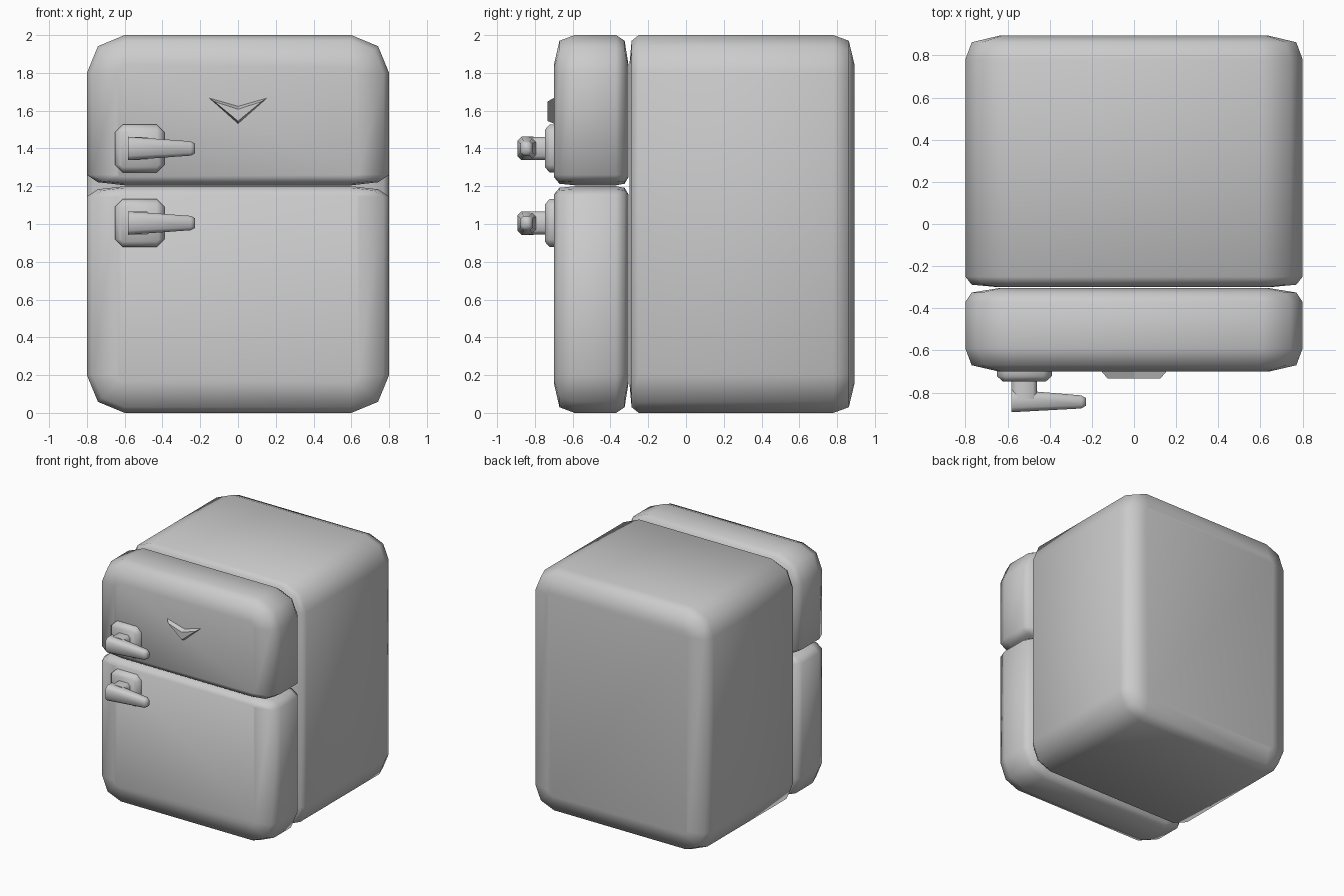
import bpy, bmesh, math

if "Cube" in bpy.data.objects:
    bpy.data.objects.remove(bpy.data.objects["Cube"])


def loft(name, rings, smooth=180):
    """Skin a list of matching closed rings and cap both ends."""
    bm = bmesh.new()
    vs = [[bm.verts.new(p) for p in r] for r in rings]
    n = len(vs[0])
    for a, b in zip(vs, vs[1:]):
        for i in range(n):
            j = (i + 1) % n
            bm.faces.new((a[i], a[j], b[j], b[i]))
    bm.faces.new(vs[0])
    bm.faces.new(vs[-1])
    bmesh.ops.recalc_face_normals(bm, faces=bm.faces)
    me = bpy.data.meshes.new(name)
    bm.to_mesh(me)
    bm.free()
    ob = bpy.data.objects.new(name, me)
    bpy.context.collection.objects.link(ob)
    if smooth:
        bpy.ops.object.select_all(action='DESELECT')
        ob.select_set(True)
        bpy.context.view_layer.objects.active = ob
        if smooth >= 180:
            bpy.ops.object.shade_smooth()
        else:
            bpy.ops.object.shade_smooth_by_angle(angle=math.radians(smooth))
    return ob


def round_rect(x0, x1, z0, z1, rx, r_bot, r_top, k=1, segs=2):
    """Rounded rectangle; k shrinks it towards the corner centres."""
    corners = [(x1 - rx, z1 - r_top, r_top, 0), (x0 + rx, z1 - r_top, r_top, 90),
               (x0 + rx, z0 + r_bot, r_bot, 180), (x1 - rx, z0 + r_bot, r_bot, 270)]
    pts = []
    for cx, cz, rz, a0 in corners:
        for i in range(segs + 1):
            a = math.radians(a0 + 90 * i / segs)
            pts.append((cx + k * rx * math.cos(a), cz + k * rz * math.sin(a)))
    return pts


def panel(name, bounds, radii, steps, segs=2, smooth=180):
    """Rounded block running along y; steps are (y, k) pairs."""
    return loft(name, [[(x, y, z) for x, z in round_rect(*bounds, *radii, k, segs)]
                       for y, k in steps], smooth)


# Cabinet
panel("cabinet", (-0.8, 0.8, 0, 2), (0.2, 0.2, 0.2),
      [(-0.30, .2), (-0.288, .85), (-0.25, 1), (0.78, 1), (0.862, .85), (0.893, .2)])

# Doors, with tighter curves where they meet
door_steps = [(-0.70, .2), (-0.67, .85), (-0.59, 1), (-0.37, 1), (-0.325, .85), (-0.304, .2)]
panel("freezer_door", (-0.8, 0.8, 1.205, 2), (0.2, 0.055, 0.2), door_steps)
panel("main_door", (-0.8, 0.8, 0, 1.2), (0.2, 0.2, 0.055), door_steps)

# Handles: back plate, stem and tapered lever
for label, zc in (("upper", 1.4), ("lower", 1.005)):
    panel(label + "_handle_plate", (-0.65, -0.39, zc - 0.127, zc + 0.127), (0.04, 0.04, 0.04),
          [(-0.69, 1), (-0.722, 1), (-0.747, .3)], segs=1, smooth=60)
    panel(label + "_handle_stem", (-0.58, -0.46, zc - 0.06, zc + 0.06), (0.02, 0.02, 0.02),
          [(-0.735, 1), (-0.83, 1)], segs=1, smooth=60)
    lever = []
    for x, y0, y1, h, r in ((-0.582, -0.893, -0.785, 0.062, 0.022),
                            (-0.25, -0.875, -0.813, 0.038, 0.014),
                            (-0.228, -0.862, -0.826, 0.026, 0.01)):
        lever.append([(x, y, z) for y, z in
                      round_rect(y0, y1, zc - h, zc + h, r, r, r, segs=1)])
    loft(label + "_handle_lever", lever, smooth=60)

# Chevron trim on the freezer door
outline = [(-0.158, 1.67), (0, 1.53), (0.158, 1.67), (0, 1.625)]
crest = [(-0.125, 1.648), (0, 1.545), (0.125, 1.648), (0, 1.608)]
loft("chevron_trim", [[(x, -0.695, z) for x, z in outline],
                      [(x, -0.733, z) for x, z in crest]], smooth=0)
